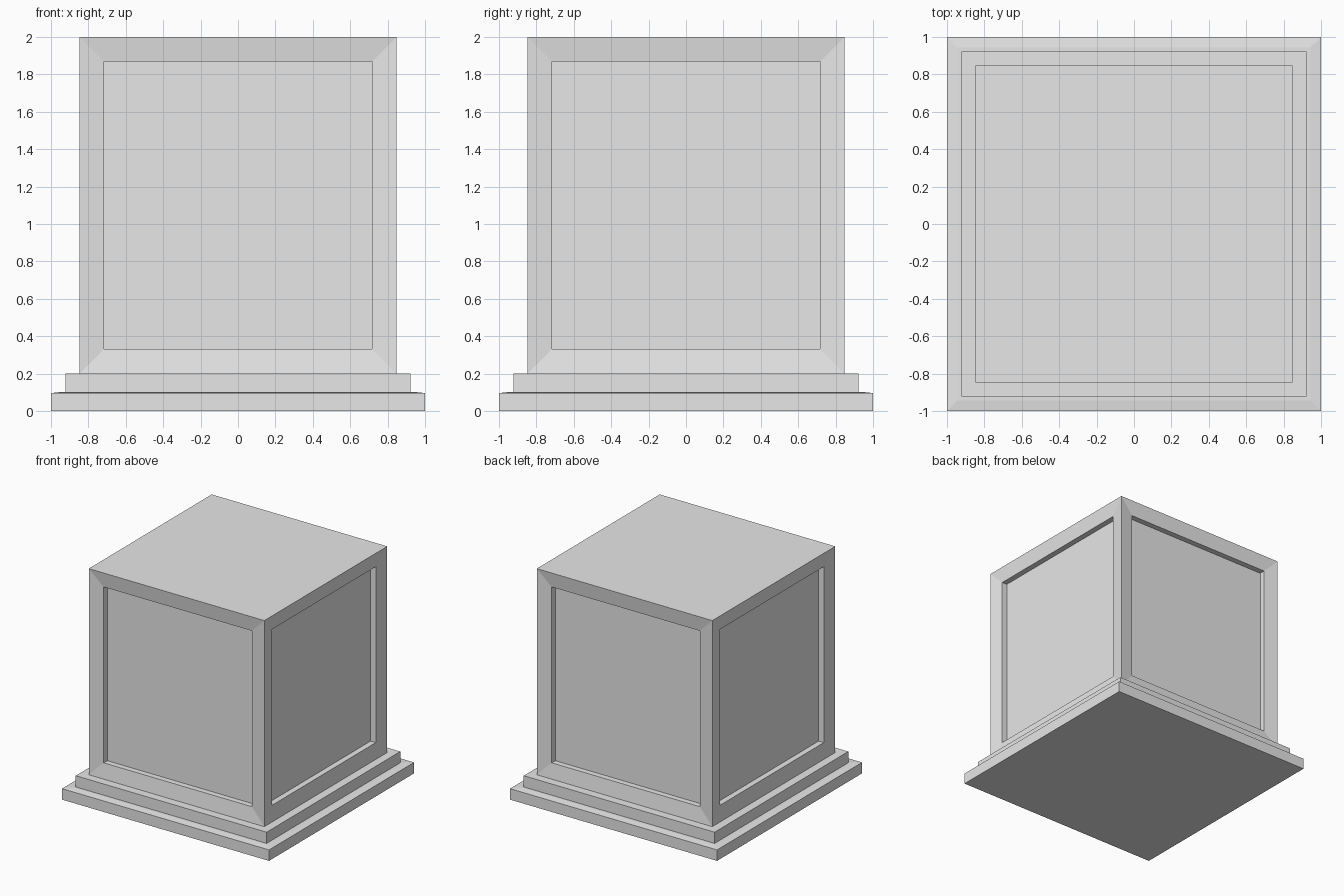
import bpy
import bmesh
from mathutils import Matrix, Vector

# Remove the default cube
cube = bpy.data.objects.get("Cube")
if cube:
    bpy.data.objects.remove(cube, do_unlink=True)

stone = bpy.data.materials.new("plain_grey")
stone.use_nodes = True
grey = (0.8, 0.8, 0.8, 1)
stone.diffuse_color = grey
stone.node_tree.nodes["Principled BSDF"].inputs["Base Color"].default_value = grey


def block(half, z0, z1):
    """Square block standing between two heights."""
    bm = bmesh.new()
    size = (2 * half, 2 * half, z1 - z0)
    place = Matrix.Translation((0, 0, (z0 + z1) / 2)) @ Matrix.Diagonal((*size, 1))
    bmesh.ops.create_cube(bm, size=1, matrix=place)
    bm.normal_update()
    return bm


def finish(bm, name):
    mesh = bpy.data.meshes.new(name)
    bm.to_mesh(mesh)
    bm.free()
    mesh.materials.append(stone)
    obj = bpy.data.objects.new(name, mesh)
    bpy.context.collection.objects.link(obj)
    return obj


# Bottom slab, its top rising slightly towards the next step
bm = block(1.0, 0, 0.096)
top = [f for f in bm.faces if f.normal.z > 0.9]
bmesh.ops.inset_individual(bm, faces=top, thickness=0.078, depth=0.006)
finish(bm, "bottom_slab")

# Upper step
finish(block(0.922, 0.1, 0.2), "upper_step")

# Main block: gently sloping frame on each side, then a sunken panel
bm = block(0.848, 0.2, 2.0)
sides = [f for f in bm.faces if abs(f.normal.z) < 0.1]
bmesh.ops.inset_individual(bm, faces=sides, thickness=0.132, depth=-0.018,
                           use_even_offset=True)
bm.normal_update()
for panel in bmesh.ops.extrude_discrete_faces(bm, faces=sides)["faces"]:
    panel.normal_update()
    inward = Vector(panel.normal) * -0.05
    bmesh.ops.translate(bm, verts=panel.verts[:], vec=inward)
bmesh.ops.recalc_face_normals(bm, faces=bm.faces[:])
finish(bm, "panelled_block")
